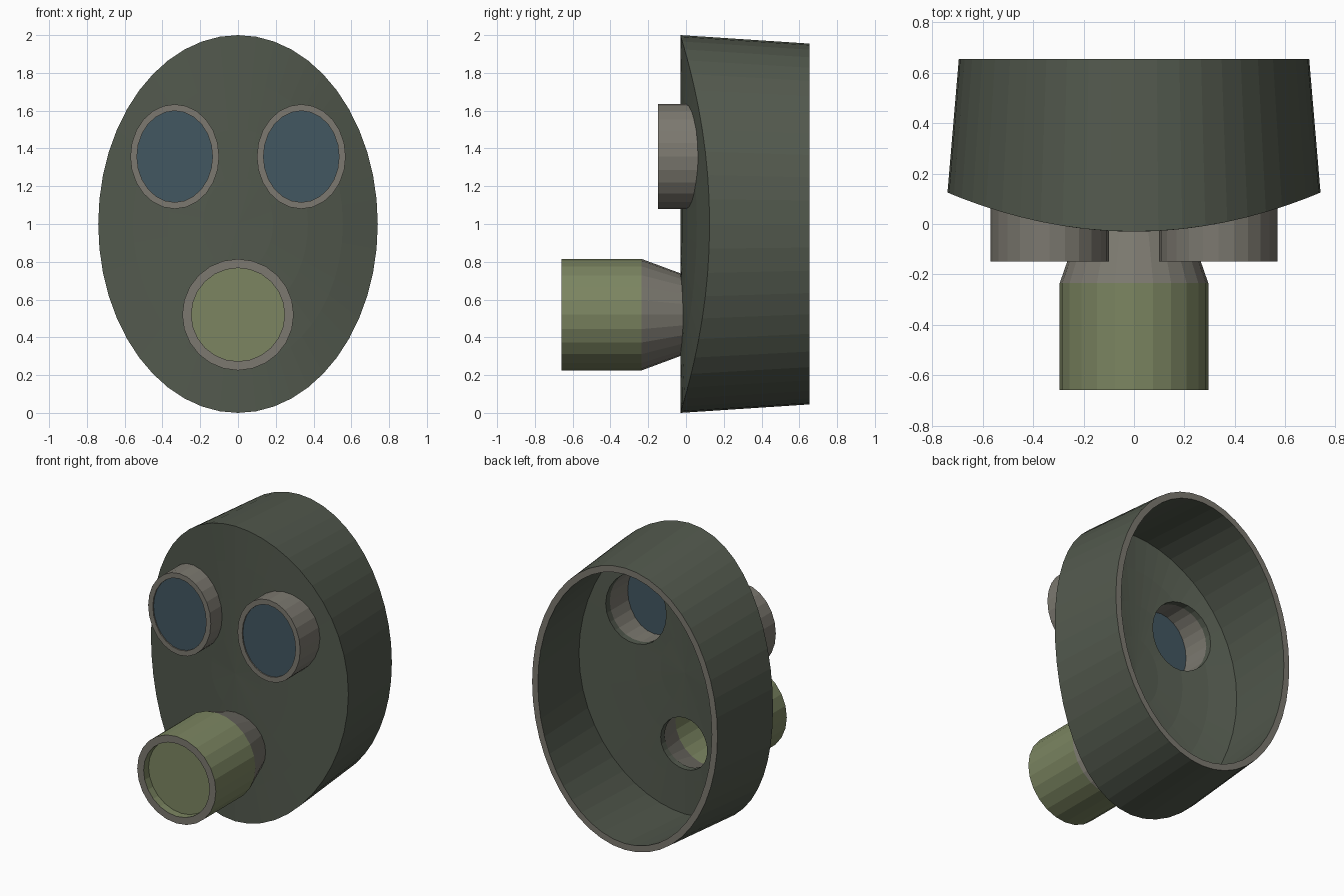
import bpy, bmesh
from math import cos, sin, pi

if "Cube" in bpy.data.objects:
    bpy.data.objects.remove(bpy.data.objects["Cube"])


def material(name, rgb):
    m = bpy.data.materials.new(name)
    m.diffuse_color = (*rgb, 1)
    m.use_nodes = True
    m.node_tree.nodes["Principled BSDF"].inputs["Base Color"].default_value = m.diffuse_color
    return m


RUBBER = material("dark_rubber", (0.085, 0.10, 0.075))
METAL = material("dull_metal", (0.20, 0.19, 0.16))
GLASS = material("blue_glass", (0.055, 0.095, 0.12))
OLIVE = material("olive_paint", (0.20, 0.235, 0.12))


def bow(x, offset=0.0):
    """y of the curved front of the mask"""
    return -0.03 + 0.283 * x * x + offset


def loft(name, cx, cz, rings, seg, mats, bands=None, poles=False):
    """Elliptical rings (rx, rz, y); y=('bow', d) follows the curved mask front."""
    bm = bmesh.new()

    def depth(x, y):
        return bow(x, y[1]) if isinstance(y, tuple) else y

    loops = []
    for rx, rz, y in rings:
        loop = []
        for i in range(seg):
            a = 2 * pi * i / seg
            x = cx + rx * cos(a)
            loop.append(bm.verts.new((x, depth(x, y), cz + rz * sin(a))))
        loops.append(loop)
    for k in range(len(loops) - 1):
        for i in range(seg):
            j = (i + 1) % seg
            f = bm.faces.new((loops[k][i], loops[k][j],
                              loops[k + 1][j], loops[k + 1][i]))
            f.material_index = bands[k] if bands else 0
    if poles:
        for k in {0, len(loops) - 1} if len(loops) > 1 else {0}:
            c = bm.verts.new((cx, depth(cx, rings[k][2]), cz))
            for i in range(seg):
                bm.faces.new((c, loops[k][i], loops[k][(i + 1) % seg]))
    bmesh.ops.recalc_face_normals(bm, faces=bm.faces)
    me = bpy.data.meshes.new(name)
    bm.to_mesh(me)
    bm.free()
    for m in mats:
        me.materials.append(m)
    ob = bpy.data.objects.new(name, me)
    bpy.context.collection.objects.link(ob)
    return ob


# Hollow mask shell: bowed front, tapering side wall, pale rim at the open back
T = 0.043
fractions = (0.25, 0.5, 0.75, 1.0)
outer = [(0.74 * f, f, ("bow", 0.0)) for f in fractions]
inner = [((0.74 - T) * f, (1 - T) * f, ("bow", T)) for f in reversed(fractions)]
back = [(0.695, 0.955, 0.655), (0.695 - T, 0.955 - T, 0.655)]
shell = loft("mask_shell", 0, 1.0, outer + back + inner, 48, [RUBBER, METAL],
             [0, 0, 0, 0, 1, 0, 0, 0, 0], poles=True)

EYE_X, EYE_Z, MOUTH_Z = 0.335, 1.357, 0.52

# Openings for the eyes and the breathing pipe
cuts = [(-EYE_X, EYE_Z, 0.2, 0.24), (EYE_X, EYE_Z, 0.2, 0.24),
        (0, MOUTH_Z, 0.175, 0.175)]
for cx, cz, rx, rz in cuts:
    cutter = loft("opening_cutter", cx, cz, [(rx, rz, -0.3), (rx, rz, 0.4)], 24,
                  [RUBBER], poles=True)
    cutter.hide_render = True
    mod = shell.modifiers.new("opening", "BOOLEAN")
    mod.operation, mod.solver, mod.object = "DIFFERENCE", "EXACT", cutter
    bpy.context.view_layer.objects.active = shell
    bpy.ops.object.modifier_apply(modifier=mod.name)
    bpy.data.objects.remove(cutter)

# Eyepieces: oval metal ring with a lens set just behind its front edge
for side, s in (("left", -1), ("right", 1)):
    loft(side + "_eye_ring", s * EYE_X, EYE_Z,
         [(0.235, 0.277, ("bow", 0.008)), (0.235, 0.277, -0.148),
          (0.2, 0.242, -0.148), (0.2, 0.242, ("bow", 0.008))], 24, [METAL])
    loft(side + "_lens", s * EYE_X, EYE_Z, [(0.2, 0.242, -0.14)], 24,
         [GLASS], poles=True)

# Flared pipe joining the filter to the mask
loft("filter_neck", 0, MOUTH_Z,
     [(0.216, 0.216, ("bow", 0.008)), (0.295, 0.295, -0.235),
      (0.245, 0.245, -0.235), (0.175, 0.175, ("bow", 0.008))], 24, [METAL])

# Filter canister with pale lip and recessed front disc
loft("filter_canister", 0, MOUTH_Z,
     [(0.295, 0.295, -0.235), (0.295, 0.295, -0.658),
      (0.247, 0.247, -0.658), (0.247, 0.247, -0.235)], 24,
     [OLIVE, METAL], [0, 1, 0])
loft("filter_disc", 0, MOUTH_Z, [(0.247, 0.247, -0.605)], 24, [OLIVE], poles=True)
